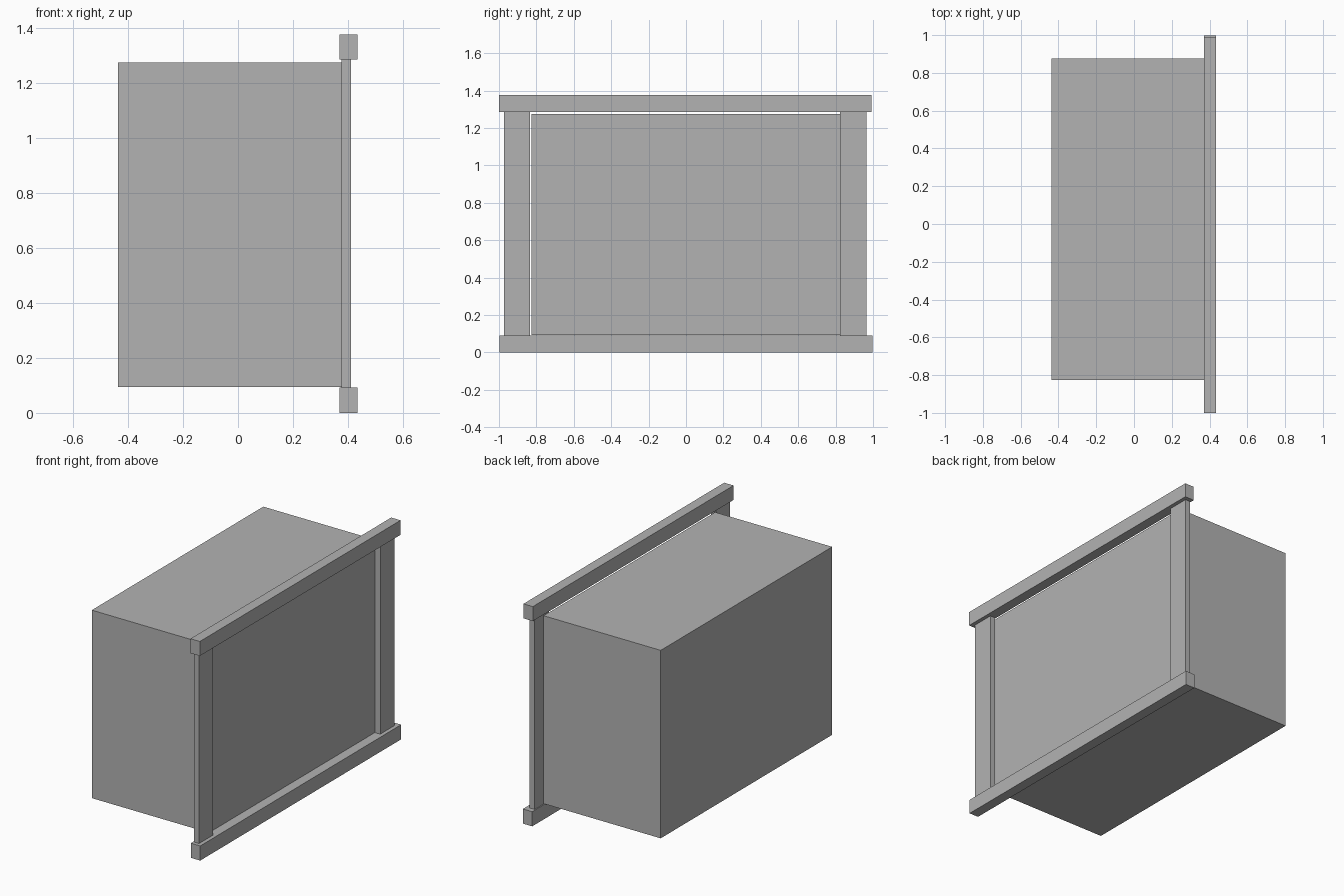
import bpy

default = bpy.data.objects.get("Cube")
if default:
    bpy.data.objects.remove(default, do_unlink=True)

# Single plain grey finish
grey = bpy.data.materials.new("plain_grey")
grey.use_nodes = True
color = (0.45, 0.45, 0.45, 1)
grey.diffuse_color = color
grey.node_tree.nodes["Principled BSDF"].inputs["Base Color"].default_value = color


def box(name, x, y, z):
    """Flat-faced block spanning the given (low, high) ranges."""
    spans = (x, y, z)
    bpy.ops.mesh.primitive_cube_add(size=1, location=[(a + b) / 2 for a, b in spans])
    ob = bpy.context.object
    ob.name = name
    ob.scale = [b - a for a, b in spans]
    bpy.ops.object.transform_apply(location=False, rotation=False, scale=True)
    ob.data.materials.append(grey)
    return ob


# Deep main body behind the frame
box("main_body", (-0.437, 0.376), (-0.826, 0.875), (0.094, 1.274))

# Upright frame boards on the face of the body
board_x, board_z = (0.376, 0.411), (0.092, 1.286)
box("front_upright", board_x, (-0.973, -0.833), board_z)
box("back_upright", board_x, (0.824, 0.964), board_z)

# Horizontal rails above and below the uprights
rail_x = (0.37, 0.435)
box("bottom_rail", rail_x, (-0.996, 0.997), (0, 0.092))
box("top_rail", rail_x, (-1, 0.991), (1.286, 1.377))
